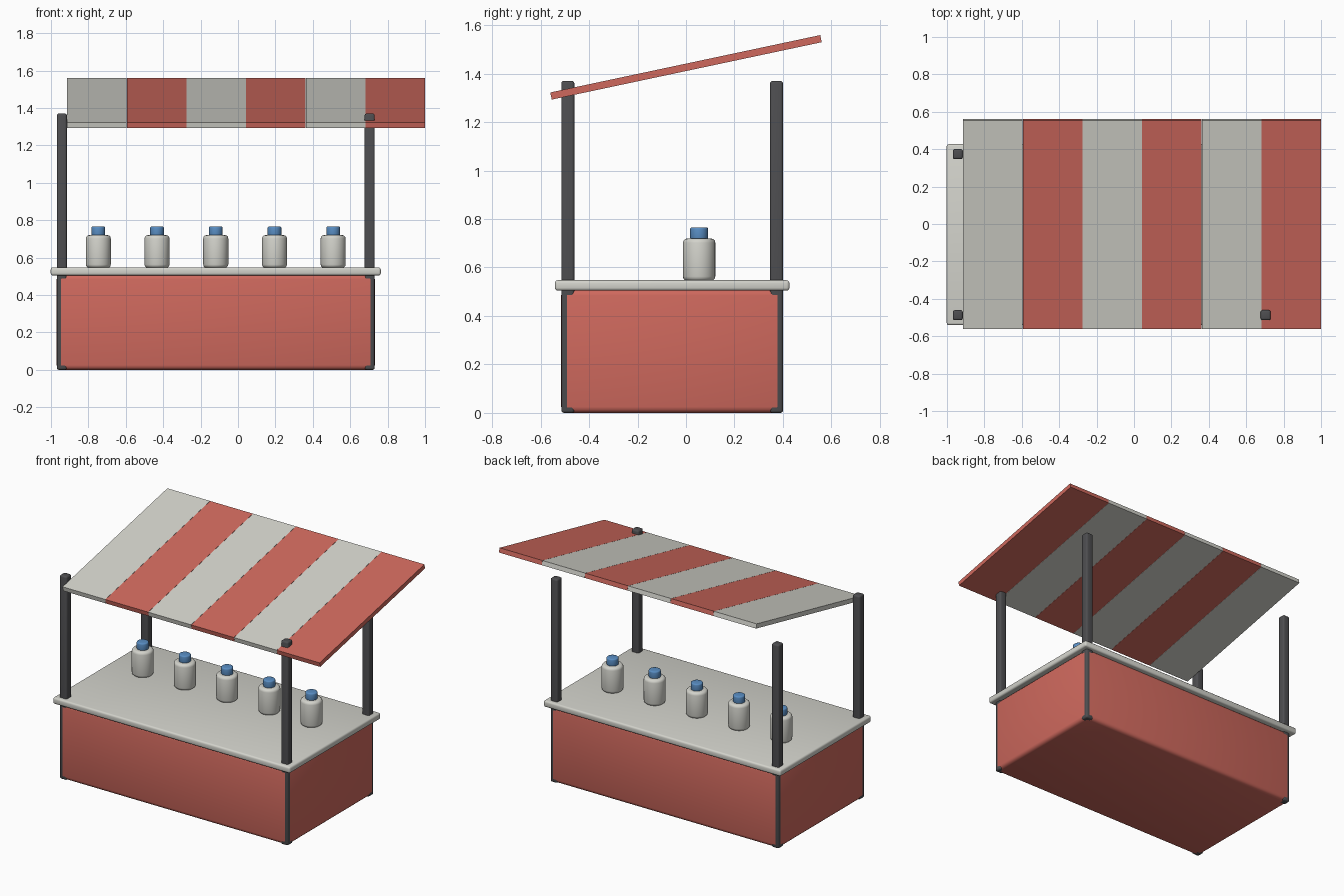
import bpy
import bmesh
import math

cube = bpy.data.objects.get("Cube")
if cube:
    bpy.data.objects.remove(cube, do_unlink=True)


def material(name, rgb):
    m = bpy.data.materials.new(name)
    m.use_nodes = True
    m.diffuse_color = (*rgb, 1)
    m.node_tree.nodes["Principled BSDF"].inputs["Base Color"].default_value = (*rgb, 1)
    return m


RED = material("coral red", (0.62, 0.14, 0.11))
CREAM = material("light grey", (0.65, 0.65, 0.60))
DARK = material("charcoal", (0.075, 0.075, 0.08))
BLUE = material("blue", (0.10, 0.27, 0.55))


def finish(bm, name, mat, bevel=0, segments=3):
    """Turn a bmesh into an object, rounding its sharp edges."""
    if bevel:
        sharp = [e for e in bm.edges if e.calc_face_angle(0) > math.radians(40)]
        bmesh.ops.bevel(bm, geom=sharp, offset=bevel, segments=segments,
                        profile=0.5, affect='EDGES')
    mesh = bpy.data.meshes.new(name)
    bm.to_mesh(mesh)
    bm.free()
    mesh.materials.append(mat)
    ob = bpy.data.objects.new(name, mesh)
    bpy.context.collection.objects.link(ob)
    bpy.ops.object.select_all(action='DESELECT')
    ob.select_set(True)
    bpy.context.view_layer.objects.active = ob
    bpy.ops.object.shade_smooth_by_angle(angle=math.radians(35))
    return ob


def box(name, size, centre, mat, bevel=0):
    bm = bmesh.new()
    bmesh.ops.create_cube(bm, size=1)
    bmesh.ops.scale(bm, vec=size, verts=bm.verts)
    ob = finish(bm, name, mat, bevel)
    ob.location = centre
    return ob


def cylinder(name, radius, bottom, top, x, y, mat, bevel):
    bm = bmesh.new()
    bmesh.ops.create_cone(bm, cap_ends=True, segments=32, radius1=radius,
                          radius2=radius, depth=top - bottom)
    ob = finish(bm, name, mat, bevel)
    ob.location = (x, y, (bottom + top) / 2)
    return ob


# Stall body and countertop share one centre
CX, CY = -0.119, -0.057
WIDTH, DEPTH = 1.70, 0.915
box("stall_base", (WIDTH + 0.001, DEPTH + 0.001, 0.51), (CX, CY, 0.255), RED, 0.025)
box("countertop", (1.765, 0.968, 0.043), (CX, CY, 0.526), CREAM, 0.012)

# Corner posts
POST = 0.054
for side, sx in (("right", -1), ("left", 1)):
    for end, sy in (("front", -1), ("back", 1)):
        box(f"{end}_{side}_post", (POST, POST, 1.37),
            (CX + sx * (WIDTH - POST) / 2, CY + sy * (DEPTH - POST) / 2, 0.685),
            DARK, 0.011)

# Sloping striped canopy
STRIPE = 0.319
for i in range(6):
    slat = box(f"canopy_stripe_{i + 1}", (STRIPE - 0.001, 1.139, 0.03),
               (-0.914 + STRIPE * (i + 0.5), 0, 1.426), RED if i % 2 else CREAM)
    slat.rotation_euler.x = math.radians(12)

# Row of bottles
for i in range(5):
    x = CX + (i - 2) * 0.314
    cylinder(f"bottle_{i + 1}", 0.067, 0.545, 0.72, x, 0.054, CREAM, 0.018)
    cylinder(f"bottle_cap_{i + 1}", 0.037, 0.715, 0.766, x, 0.054, BLUE, 0.008)
